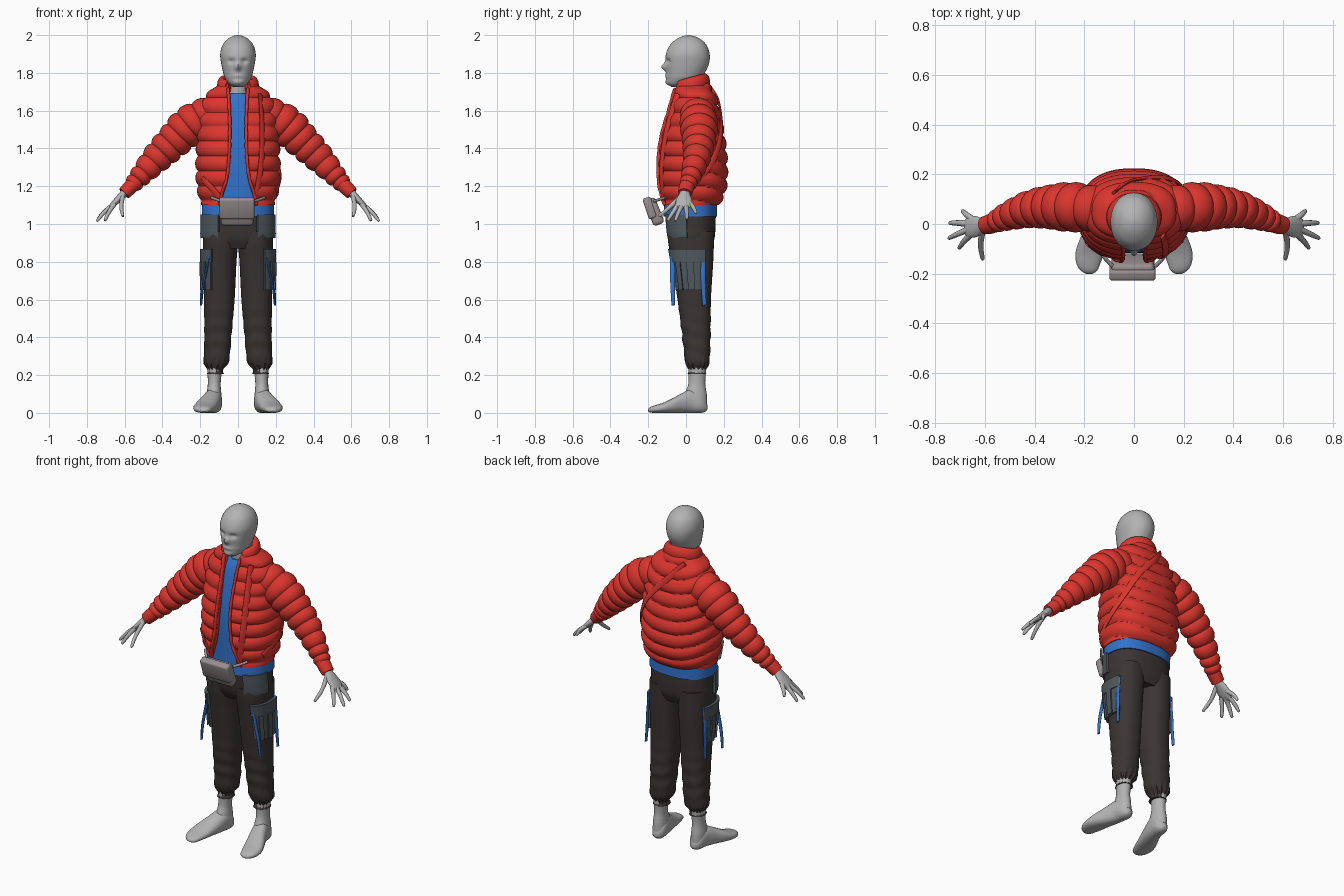
import bpy, bmesh, math
from mathutils import Vector, Matrix

if "Cube" in bpy.data.objects:
    bpy.data.objects.remove(bpy.data.objects["Cube"])


def material(name, *rgb):
    m = bpy.data.materials.new(name)
    m.diffuse_color = (*rgb, 1)
    m.use_nodes = True
    m.node_tree.nodes["Principled BSDF"].inputs["Base Color"].default_value = m.diffuse_color
    return m


RED = material("jacket red", .70, .036, .027)
BLUE = material("shirt blue", .032, .17, .60)
DARK = material("trouser charcoal", .043, .036, .034)
SLATE = material("pocket slate", .08, .10, .112)
TAUPE = material("bag taupe", .32, .275, .28)
GREY = material("body grey", .45, .45, .45)


def interp(rows, t):
    """Smooth interpolation of rows (t, values...)."""
    k = 0
    while k < len(rows) - 2 and t > rows[k + 1][0]:
        k += 1
    a, b = rows[k], rows[k + 1]
    p, q = rows[max(k - 1, 0)], rows[min(k + 2, len(rows) - 1)]
    h = b[0] - a[0]
    u = (t - a[0]) / h
    out = []
    for i in range(1, len(a)):
        m0 = (b[i] - p[i]) / (b[0] - p[0]) * h
        m1 = (q[i] - a[i]) / (q[0] - a[0]) * h
        out.append((2*u**3 - 3*u*u + 1) * a[i] + (u**3 - 2*u*u + u) * m0
                   + (3*u*u - 2*u**3) * b[i] + (u**3 - u*u) * m1)
    return out


def surf(rows, t, a, n=2.4, off=0.0):
    """Point on a stack of rounded sections; row = t, x0, x1, y0, y1."""
    x0, x1, y0, y1 = interp(rows, t)
    c, s = math.cos(a), math.sin(a)
    return Vector(((x0 + x1) / 2 + ((x1 - x0) / 2 + off) * math.copysign(abs(c) ** (2 / n), c),
                   (y0 + y1) / 2 + ((y1 - y0) / 2 + off) * math.copysign(abs(s) ** (2 / n), s), t))


def finish(bm, name, mat, mirror):
    me = bpy.data.meshes.new(name)
    bm.to_mesh(me)
    bm.free()
    me.materials.append(mat)
    ob = bpy.data.objects.new(name, me)
    bpy.context.collection.objects.link(ob)
    if mirror:
        ob.modifiers.new("mirror", 'MIRROR').use_mirror_merge = False
    return ob


def grid(name, pts, mat, closed=True, mirror=False):
    bm = bmesh.new()
    v = [[bm.verts.new(p) for p in row] for row in pts]
    n = len(v[0])
    for i in range(len(v) - 1):
        for j in range(n if closed else n - 1):
            k = (j + 1) % n
            bm.faces.new((v[i][j], v[i][k], v[i + 1][k], v[i + 1][j]))
    if closed:
        bm.faces.new(v[0])
        bm.faces.new(v[-1])
        bmesh.ops.recalc_face_normals(bm, faces=bm.faces)
    return finish(bm, name, mat, mirror)


def loft(name, rows, mat, n=2.4, segs=40, steps=30, fn=None, mirror=False):
    pts = []
    for i in range(steps + 1):
        t = rows[0][0] + (rows[-1][0] - rows[0][0]) * i / steps
        ang = [math.tau * j / segs for j in range(segs)]
        pts.append([fn(surf(rows, t, a, n), a) if fn else surf(rows, t, a, n) for a in ang])
    return grid(name, pts, mat, True, mirror)


def tube(name, path, mat, steps=16, segs=16, puffs=0, depth=.012, out=False, mirror=False):
    """Tube through x, y, z, r_side, r_other; out = side axis points away from the body."""
    rows = [(i, *p) for i, p in enumerate(path)]
    pts = []
    for i in range(steps + 1):
        t = (len(rows) - 1) * i / steps
        x, y, z, r1, r2 = interp(rows, t)
        p = Vector((x, y, z))
        d = (Vector(interp(rows, t + .01)[:3]) - Vector(interp(rows, t - .01)[:3])).normalized()
        ref = Vector((x, y - .03, 0)) if out else Vector((0, 1, 0))
        b = (ref - d * ref.dot(d)).normalized()
        c = d.cross(b)
        k = depth * (1 - abs(math.sin(math.pi * puffs * i / steps)) ** .6) if puffs else 0
        pts.append([p + b * (r1 - k) * math.cos(math.tau * j / segs)
                    + c * (r2 - k) * math.sin(math.tau * j / segs) for j in range(segs)])
    return grid(name, pts, mat, True, mirror)


def patch(name, rows, a0, a1, z0, z1, off, mat, n=2.4):
    """Raised plate following a lofted surface."""
    us = [0] + [i / 10 for i in range(11)] + [1]
    pts = [[surf(rows, z0 + (z1 - z0) * w, math.radians(a0 + (a1 - a0) * u), n,
                 -.012 if i in (0, 12) or j in (0, 12) else off)
            for j, u in enumerate(us)] for i, w in enumerate(us)]
    return grid(name, pts, mat, False, True)


def box(name, loc, size, tilt, mat, bevel):
    bm = bmesh.new()
    bmesh.ops.create_cube(bm, size=1, matrix=Matrix.Translation(loc) @ Matrix.Rotation(tilt, 4, 'X')
                          @ Matrix.Diagonal((*size, 1)))
    bmesh.ops.bevel(bm, geom=bm.edges[:], offset=bevel, segments=3, profile=.5, affect='EDGES')
    return finish(bm, name, mat, False)


def sym(rows):
    return [(z, -x, x, f, b) for z, x, f, b in rows]


# Head with nose, eye sockets and lips
def face(p, a):
    if math.sin(a) < 0:
        g = lambda x, z, w, h: math.exp(-(x / w) ** 2 - (z / h) ** 2)
        p.y += (.014 * g(abs(p.x) - .034, p.z - 1.862, .018, .014) - .024 * g(p.x, p.z - 1.832, .014, .02)
                - .006 * g(p.x, p.z - 1.785, .03, .011) - .006 * g(p.x, p.z - 1.75, .03, .014))
    return p


loft("head", sym([(1.725, .025, -.075, 0), (1.74, .045, -.098, .03), (1.77, .068, -.104, .08),
                  (1.8, .078, -.104, .1), (1.85, .089, -.108, .122), (1.9, .094, -.106, .125),
                  (1.95, .08, -.083, .107), (1.98, .054, -.048, .075), (1.995, .027, -.015, .042),
                  (2.0, .003, .01, .016)]), GREY, 2.1, 64, 64, face)
loft("neck", sym([(1.6, .06, -.02, .1), (1.72, .056, -.03, .095), (1.8, .06, -.03, .1)]), GREY, 2)

# Shirt
loft("shirt", sym([(1.04, .192, -.118, .165), (1.12, .19, -.116, .165), (1.3, .19, -.116, .18),
                   (1.45, .185, -.105, .17), (1.6, .16, -.075, .15), (1.66, .12, -.055, .13),
                   (1.69, .07, -.035, .1)]), BLUE, segs=56)

# Quilted jacket body, open at the front
JACKET = sym([(1.10, .196, -.125, .175), (1.13, .208, -.133, .198), (1.2, .222, -.146, .22),
              (1.3, .227, -.148, .224), (1.4, .224, -.142, .218), (1.5, .217, -.122, .203),
              (1.6, .207, -.092, .184), (1.66, .19, -.076, .168), (1.7, .16, -.064, .152),
              (1.73, .115, -.06, .135), (1.75, .095, -.055, .12)])
GAP = [(1.1, .098), (1.16, .085), (1.25, .058), (1.4, .045), (1.6, .045), (1.75, .055)]


def open_angle(z):
    return math.asin((interp(GAP, z)[0] / interp(JACKET, z)[1]) ** 1.2)


rows = []
for i in range(-1, 91):
    z = 1.10 + .65 * max(i, 0) / 90
    d = open_angle(z)
    row = []
    for j in range(-1, 82):
        a = -math.pi / 2 + d + (math.tau - 2 * d) * min(max(j, 0), 80) / 80
        ph = z + .045 * max(0, math.sin(a)) ** 2
        k = .017 * (1 - abs(math.sin(math.pi * (ph - 1.125) / .078)) ** .6)
        row.append(surf(JACKET, z, a, off=-.03 if i < 0 or j in (-1, 81) else -k))
    rows.append(row)
grid("jacket_body", rows, RED, False)

edge = []
for i in range(10):
    z = 1.1 + .62 * i / 9
    edge.append((*surf(JACKET, z, -math.pi / 2 + open_angle(z)), .012, .009))
tube("jacket_placket", edge, RED, 40, 10, 9, .003, True, True)

collar = []
for i in range(17):
    a = math.radians(-52 + 284 * i / 16)
    collar.append((.086 * math.cos(a), .028 + .074 * math.sin(a), 1.735 + .02 * math.sin(a), .025, .042))
tube("jacket_collar", collar, RED, 48, 16, out=True)

# Sleeves and cuffs
tube("jacket_sleeve", [(.13, .06, 1.6, .09, .09), (.25, .068, 1.525, .102, .108), (.34, .068, 1.44, .09, .096),
                       (.425, .058, 1.355, .076, .083), (.51, .03, 1.262, .058, .062),
                       (.565, .006, 1.2, .043, .045)], RED, 90, 28, 9, .014, mirror=True)
tube("jacket_cuff", [(.55, .01, 1.215, .04, .04), (.58, 0, 1.185, .04, .038), (.603, -.006, 1.162, .036, .035)],
     RED, 8, 20, mirror=True)

# Cross-body strap lying on the jacket
for name, way in (("strap_front", [(-50, 1.69), (-58, 1.5), (-62, 1.3), (-68, 1.12)]),
                  ("strap_back", [(125, 1.72), (92, 1.64), (62, 1.5), (35, 1.36), (8, 1.25), (-25, 1.17)]),
                  ("strap_side", [(215, 1.24), (235, 1.19), (248, 1.13)])):
    tube(name, [(*surf(JACKET, z, math.radians(a)), .006, .018) for a, z in way], RED, 30, 10, out=True)

# Hands
tube("palm", [(.575, 0, 1.19, .026, .024), (.605, -.006, 1.16, .028, .021), (.635, -.01, 1.13, .042, .018),
              (.665, -.012, 1.1, .042, .014), (.68, -.012, 1.085, .03, .008)], GREY, 14, 20, mirror=True)
for name, a, b, c in (("thumb", (.61, -.025, 1.15), (.618, -.085, 1.09), (.61, -.138, 1.045)),
                      ("index_finger", (.655, -.04, 1.105), (.685, -.07, 1.06), (.703, -.095, 1.022)),
                      ("middle_finger", (.665, -.02, 1.1), (.71, -.04, 1.06), (.743, -.056, 1.02)),
                      ("ring_finger", (.662, 0, 1.1), (.708, .004, 1.065), (.74, .004, 1.028)),
                      ("little_finger", (.645, .015, 1.115), (.675, .038, 1.09), (.69, .052, 1.06))):
    end = Vector(c) + (Vector(c) - Vector(b)).normalized() * .006
    tube(name, [(*a, .014, .013), (*b, .0115, .011), (*c, .008, .008), (*end, .002, .002)],
         GREY, 10, 10, mirror=True)

# Trousers
PELVIS = sym([(.87, .15, -.07, .13), (.92, .183, -.095, .15), (.98, .186, -.105, .156), (1.06, .185, -.11, .158)])
loft("trouser_hips", PELVIS, DARK, segs=56)
LEG = [(.205, .075, .165, .008, .108), (.222, .082, .158, .018, .102), (.236, .078, .164, .012, .108),
       (.265, .052, .18, -.002, .122), (.32, .042, .18, -.01, .127), (.42, .034, .178, -.022, .13),
       (.6, .018, .18, -.045, .132), (.8, .008, .184, -.076, .144), (.9, 0, .185, -.094, .148),
       (.96, 0, .183, -.1, .15)]


def gathers(p, a):
    w = max(0, 1 - abs(p.z - .25) / .06)
    fold = max(0, 1 - abs(p.z - .4) / .2) * math.sin(p.z * 75 + 2 * math.sin(a))
    p.x += .004 * w * math.cos(a) * math.sin(14 * a) + .002 * fold * math.cos(a)
    p.y += .004 * w * math.sin(a) * math.sin(14 * a) + .003 * fold * math.sin(a)
    return p


loft("trouser_leg", LEG, DARK, 2.3, 56, 70, gathers, True)

# Hip pockets, cargo pockets with pleats, hanging straps
patch("hip_pocket", PELVIS, -62, -6, .925, 1.05, .014, SLATE)
patch("cargo_pocket", LEG, -64, 26, .65, .865, .012, SLATE, 2.3)
patch("cargo_flap", LEG, -66, 28, .8, .868, .017, SLATE, 2.3)
for a in (-42, -12):
    patch("cargo_pleat", LEG, a, a + 14, .65, .8, .02, SLATE, 2.3)
tube("strap_hanging_front", [(.145, -.07, .868, .012, .006), (.168, -.072, .75, .013, .006),
                             (.186, -.07, .66, .012, .006), (.195, -.068, .57, .009, .005)],
     BLUE, 14, 8, mirror=True)
tube("strap_hanging_back", [(.18, .088, .868, .014, .006), (.19, .09, .75, .014, .006),
                            (.193, .093, .66, .012, .006), (.197, .098, .57, .011, .005)],
     BLUE, 14, 8, mirror=True)

# Shins and bare feet
loft("shin", [(.05, .088, .165, .01, .112), (.1, .088, .166, -.005, .11), (.15, .092, .16, .012, .102),
              (.22, .086, .162, .014, .106), (.3, .08, .17, .01, .115)], GREY, 2, 32, 16, mirror=True)
loft("foot", [(-.202, .17, .19, .008, .018), (-.19, .15, .212, .002, .03), (-.165, .138, .23, 0, .04),
              (-.12, .122, .236, 0, .054), (-.07, .108, .222, 0, .078), (-.02, .095, .198, 0, .105),
              (.03, .086, .178, 0, .125), (.08, .085, .166, 0, .1), (.105, .1, .15, .008, .06),
              (.115, .118, .134, .02, .04)], GREY, 2.3, 32, 40,
     lambda p, a: Vector((p.x, p.z, p.y)), True)

# Waist bag with flap
box("bag_body", (-.004, -.168, 1.065), (.172, .062, .145), .38, TAUPE, .018)
box("bag_flap", (-.006, -.192, 1.085), (.186, .045, .115), .32, TAUPE, .012)
tube("bag_loop", [(.085, -.17, 1.12, .008, .008), (.115, -.14, 1.13, .008, .008), (.14, -.11, 1.14, .008, .008)],
     TAUPE, 8, 8, mirror=True)

# Smooth shading with crisp plate edges
for ob in bpy.context.collection.objects:
    ob.select_set(True)
    bpy.context.view_layer.objects.active = ob
bpy.ops.object.shade_smooth_by_angle(angle=math.radians(50))
